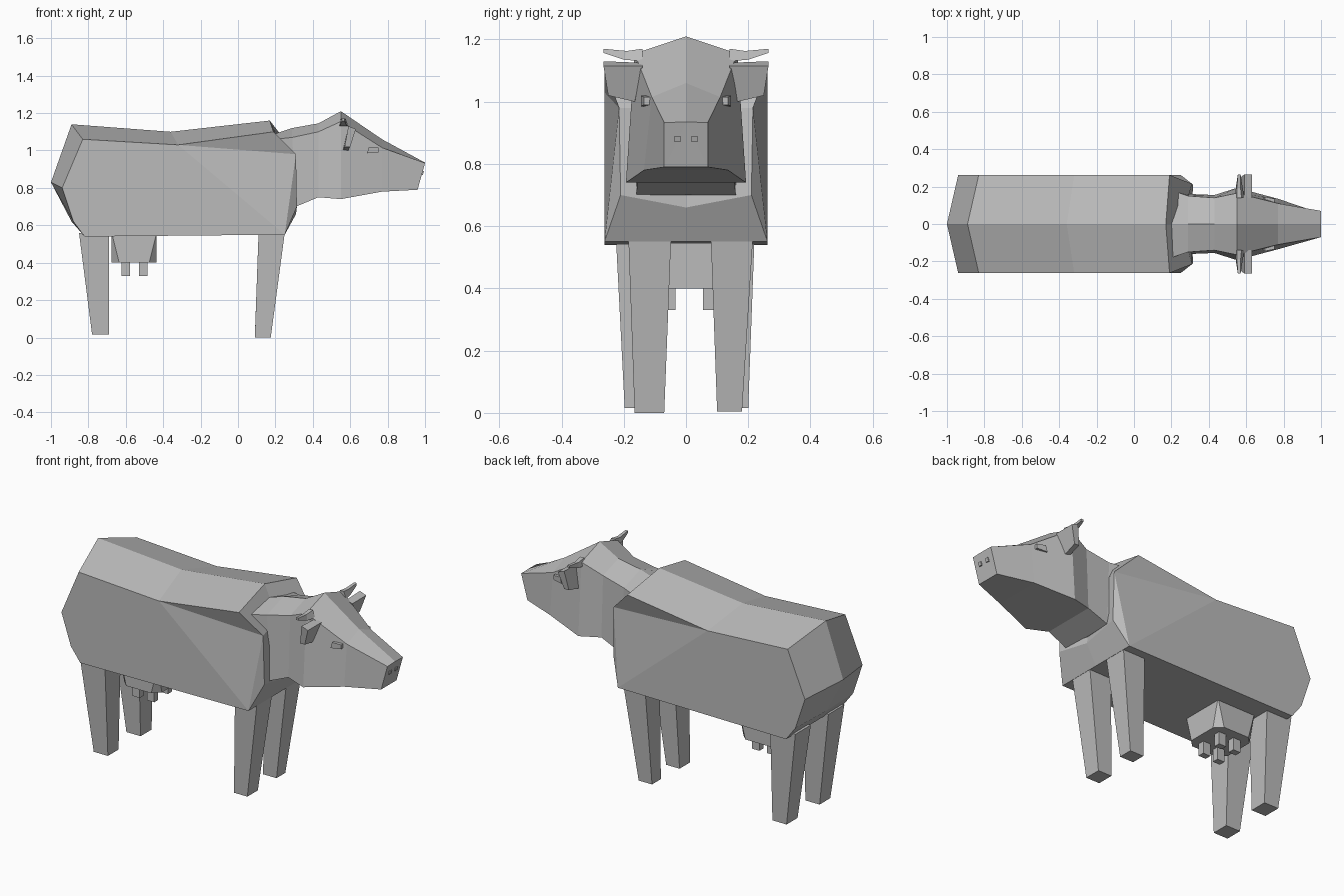
import bpy, bmesh
from mathutils import Vector

old = bpy.data.objects.get("Cube")
if old:
    bpy.data.objects.remove(old, do_unlink=True)

GREY = (0.5, 0.5, 0.5, 1)
hide = bpy.data.materials.new("plain grey")
hide.use_nodes = True
hide.diffuse_color = GREY
hide.node_tree.nodes["Principled BSDF"].inputs["Base Color"].default_value = GREY


def loft(name, rings):
    """Skin a list of matching closed rings and cap both ends."""
    bm = bmesh.new()
    vs = [[bm.verts.new(p) for p in ring] for ring in rings]
    n = len(vs[0])
    for a, b in zip(vs, vs[1:]):
        for i in range(n):
            j = (i + 1) % n
            bm.faces.new((a[i], a[j], b[j], b[i]))
    bm.faces.new(vs[0][::-1])
    bm.faces.new(vs[-1])
    bmesh.ops.triangulate(bm, faces=[f for f in bm.faces if len(f.verts) > 4])
    bmesh.ops.recalc_face_normals(bm, faces=bm.faces)
    mesh = bpy.data.meshes.new(name)
    bm.to_mesh(mesh)
    bm.free()
    mesh.materials.append(hide)
    ob = bpy.data.objects.new(name, mesh)
    bpy.context.collection.objects.link(ob)
    return ob


def rect(x0, x1, y0, y1, z):
    return [(x0, y0, z), (x1, y0, z), (x1, y1, z), (x0, y1, z)]


def box(name, x0, x1, y0, y1, z0, z1):
    return loft(name, [rect(x0, x1, y0, y1, z0), rect(x0, x1, y0, y1, z1)])


def flip(ring, s):
    return [(x, s * y, z) for x, y, z in ring]


# Body: flank outline (x, half width, z) and matching spine outline (x, z)
W = 0.262
flank = [(-.83, W, 1.06), (-.32, W, 1.03), (.19, W, 1.10), (.31, .215, .98),
         (.315, .21, .70), (.25, W, .55), (-.82, W, .54), (-.88, W, .62), (-.94, W, .80)]
spine = [(-.89, 1.14), (-.36, 1.10), (.17, 1.16), (.25, .98),
         (.31, .66), (.25, .55), (-.82, .54), (-.89, .62), (-1, .83)]
loft("body", [flip(flank, -1), [(x, 0, z) for x, z in spine], flank])

# Neck and head: top x, ridge z, brow half width and z, jaw x, half width and z
stations = [(.20, 1.09, .18, 1.06, .24, .16, .70),
            (.29, 1.12, .15, 1.07, .31, .16, .70),
            (.43, 1.145, .14, 1.10, .43, .155, .75),
            (.55, 1.21, .165, 1.155, .55, .193, .74),
            (.77, 1.06, .11, 1.015, .77, .135, .78),
            (1.0, .935, .07, .933, .96, .07, .79)]
loft("neck_and_head", [[(xt, 0, zr), (xt, yt, zt), (xb, yb, zb), (xb, -yb, zb), (xt, -yt, zt)]
                       for xt, zr, yt, zt, xb, yb, zb in stations])

# Paired head details
for side, s in (("left", 1), ("right", -1)):
    root = [(.54, .14, 1.13), (.59, .14, 1.13), (.575, .14, 1.17), (.55, .14, 1.17)]
    bend = [(.545, .20, 1.135), (.58, .20, 1.135), (.57, .19, 1.163), (.55, .19, 1.163)]
    tip = [(.555, .265, 1.157), (.57, .265, 1.157), (.57, .265, 1.17), (.555, .265, 1.17)]
    loft(side + "_horn", [flip(r, s) for r in (root, bend, tip)])

    ear_low = [(.56, .15, 1.0), (.59, .165, 1.0), (.60, .25, 1.02), (.57, .25, 1.02)]
    ear_high = [(.59, .14, 1.125), (.63, .14, 1.115), (.63, .265, 1.115), (.59, .265, 1.13)]
    loft(side + "_ear", [flip(r, s) for r in (ear_low, ear_high)])

    eye_in = [(.69, .12, .985), (.75, .11, .99), (.75, .11, 1.015), (.70, .12, 1.02)]
    eye_out = [(x, y + .025, z) for x, y, z in eye_in]
    loft(side + "_eye", [flip(r, s) for r in (eye_in, eye_out)])

    # Nostril plate lying on the sloping muzzle
    back = [(.982, .018, .87), (.982, .037, .87), (.988, .037, .89), (.988, .018, .89)]
    front = [(x + .006, y, z) for x, y, z in back]
    loft(side + "_nostril", [flip(r, s) for r in (back, front)])

# Legs, tapering to the ground: bottom rectangle, ground height, top rectangle
legs = {"front_left_leg": ((.09, .175, .10, .18), .005, (.11, .25, .08, .215)),
        "front_right_leg": ((.09, .175, -.165, -.07), 0, (.11, .25, -.185, -.048)),
        "back_left_leg": ((-.78, -.69, .10, .20), .015, (-.85, -.69, .08, .22)),
        "back_right_leg": ((-.78, -.69, -.197, -.10), .015, (-.85, -.69, -.225, -.08))}
for name, (low, ground, high) in legs.items():
    loft(name, [rect(*low, ground), rect(*high, .56)])

# Udder: rectangular at the belly, corners cut away at the bottom
x0, x1, y0, y1, c = -.675, -.435, -.11, .14, .04


def octagon(cut, z):
    return [(x0 + cut, y0, z), (x1 - cut, y0, z), (x1, y0 + cut, z), (x1, y1 - cut, z),
            (x1 - cut, y1, z), (x0 + cut, y1, z), (x0, y1 - cut, z), (x0, y0 + cut, z)]


loft("udder", [octagon(c, .40), octagon(.002, .55)])

# Four teats
for end, x in (("back", -.60), ("front", -.507)):
    for side, y in (("left", .072), ("right", -.052)):
        box(end + "_" + side + "_teat", x - .023, x + .023, y - .018, y + .018, .33, .41)
